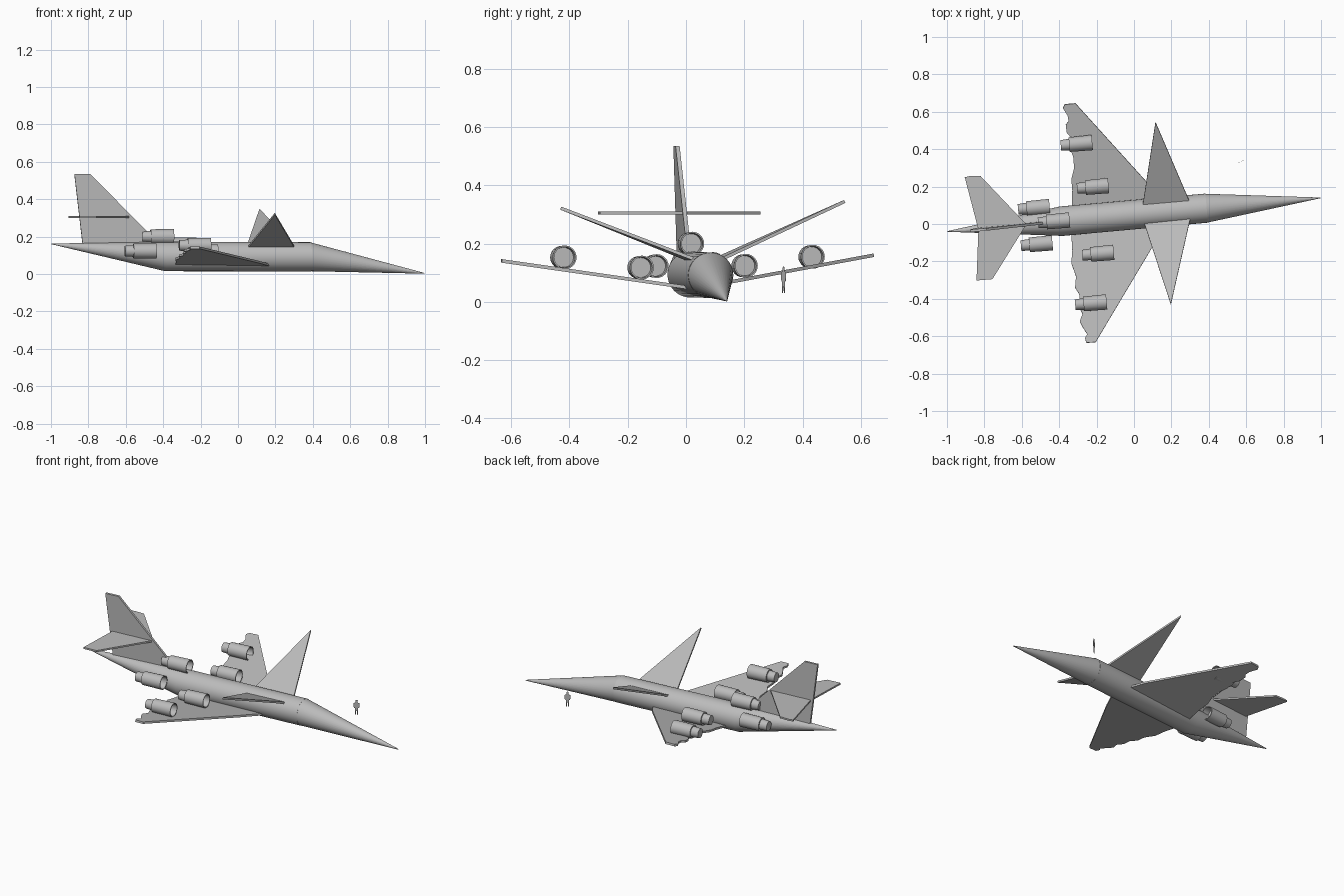
import bpy, bmesh, math
from mathutils import Vector, Matrix

cube = bpy.data.objects.get("Cube")
if cube:
    bpy.data.objects.remove(cube, do_unlink=True)

grey = bpy.data.materials.new("plain_grey")
grey.use_nodes = True
grey.diffuse_color = (0.5, 0.5, 0.5, 1)
grey.node_tree.nodes["Principled BSDF"].inputs["Base Color"].default_value = (0.5, 0.5, 0.5, 1)

YAW = math.atan(0.09)


def axis_y(x):
    # Lateral position of the fuselage centreline
    return 0.05 + 0.09 * x


def finish(name, bm, smooth=False):
    bmesh.ops.recalc_face_normals(bm, faces=bm.faces)
    mesh = bpy.data.meshes.new(name)
    bm.to_mesh(mesh)
    bm.free()
    mesh.materials.append(grey)
    obj = bpy.data.objects.new(name, mesh)
    bpy.context.collection.objects.link(obj)
    if smooth:
        bpy.ops.object.select_all(action='DESELECT')
        obj.select_set(True)
        bpy.context.view_layer.objects.active = obj
        bpy.ops.object.shade_smooth_by_angle(angle=math.radians(25))
    return obj


def loft(name, stations, origin, sides=32):
    # Round body along the yawed axis; stations are (distance, radius, height)
    bm = bmesh.new()
    place = Matrix.Translation(origin) @ Matrix.Rotation(YAW, 4, 'Z')
    rings = []
    for u, r, h in stations:
        ring = []
        for i in range(sides):
            a = math.tau * i / sides
            ring.append(bm.verts.new(place @ Vector((u, r * math.cos(a), h + r * math.sin(a)))))
        rings.append(ring)
    for a, b in zip(rings, rings[1:]):
        for i in range(sides):
            j = (i + 1) % sides
            bm.faces.new((a[i], a[j], b[j], b[i]))
    bm.faces.new(rings[0])
    bm.faces.new(rings[-1])
    return finish(name, bm, True)


def plate(name, points, thickness):
    # Flat panel with the given outline, thickened about its own plane
    bm = bmesh.new()
    pts = [Vector(p) for p in points]
    normal = sum((a.cross(b) for a, b in zip(pts, pts[1:] + pts[:1])), Vector()).normalized()
    low, high = ([bm.verts.new(p + normal * s * thickness / 2) for p in pts] for s in (-1, 1))
    bm.faces.new(low)
    bm.faces.new(high)
    for i in range(len(pts)):
        j = (i + 1) % len(pts)
        bm.faces.new((low[i], low[j], high[j], high[i]))
    return finish(name, bm)


# Fuselage with drooped nose cone and upswept tail cone
loft("fuselage", [(-1.0, 0.002, 0.161), (-0.39, 0.079, 0.094), (0.39, 0.078, 0.092)], (0, 0.05, 0))
loft("nose_cone", [(0.39, 0.077, 0.092), (1.0, 0.002, 0.004)], (0, 0.05, 0))

# Swept wings with ragged trailing edges
wing_left = [(0.2, 0.03), (0.09, 0.2), (-0.313, 0.645), (-0.37, 0.64), (-0.38, 0.62), (-0.355, 0.58),
             (-0.35, 0.55), (-0.365, 0.53), (-0.36, 0.49), (-0.335, 0.46), (-0.34, 0.4), (-0.325, 0.36),
             (-0.32, 0.3), (-0.335, 0.24), (-0.33, 0.18), (-0.335, 0.03)]
wing_right = [(0.18, 0.03), (0.1, -0.12), (-0.205, -0.632), (-0.255, -0.635), (-0.262, -0.61), (-0.25, -0.59),
              (-0.275, -0.55), (-0.29, -0.52), (-0.275, -0.48), (-0.295, -0.44), (-0.29, -0.38), (-0.315, -0.34),
              (-0.31, -0.28), (-0.335, -0.21), (-0.33, -0.14), (-0.34, 0.03)]
for name, outline, slope in (("wing_left", wing_left, 0.186), ("wing_right", wing_right, 0.143)):
    plate(name, [(x, y, 0.046 + slope * abs(y - 0.03)) for x, y in outline], 0.012)

# Raised triangular canards
plate("canard_left", [(0.045, 0.09, 0.142), (0.3, 0.113, 0.142), (0.115, 0.545, 0.345)], 0.011)
plate("canard_right", [(0.056, 0.0, 0.148), (0.3, 0.025, 0.148), (0.197, -0.43, 0.322)], 0.011)

# Tail fin and crossing tailplane
fin = [(-0.83, 0.15), (-0.875, 0.535), (-0.79, 0.535), (-0.42, 0.16)]
plate("tail_fin", [(x, axis_y(x) - 0.02 * (z - 0.15), z) for x, z in fin], 0.014)
tailplane = [(-0.575, -0.002), (-0.82, 0.256), (-0.88, 0.256), (-0.905, 0.25),
             (-0.832, -0.03), (-0.842, -0.302), (-0.757, -0.295)]
plate("tailplane", [(x, y, 0.305) for x, y in tailplane], 0.01)

# Engines: hollow nacelle with a narrower nozzle behind
engines = {
    "wing_outer_left": (-0.285, 0.43, 0.155), "wing_inner_left": (-0.198, 0.2, 0.124),
    "wing_inner_right": (-0.17, -0.157, 0.118), "wing_outer_right": (-0.208, -0.422, 0.153),
    "tail_left": (-0.513, 0.088, 0.13), "tail_right": (-0.498, -0.106, 0.123),
    "tail_top": (-0.406, 0.016, 0.2),
}
profile = [(-0.107, 0.028, 0), (-0.062, 0.031, 0), (-0.062, 0.039, 0),
           (0.062, 0.041, 0), (0.062, 0.036, 0), (0.02, 0.034, 0)]
for name, centre in engines.items():
    loft("engine_" + name, profile, centre, 24)

# Thin standing scale figure beside the nose
half = [(0.004, 0.03), (0.009, 0.03), (0.009, 0.07), (0.015, 0.072), (0.017, 0.1),
        (0.006, 0.105), (0.007, 0.116), (0.003, 0.121)]
outline = [(0, 0.068)] + half + [(-s, z) for s, z in reversed(half)]
plate("standing_figure", [(0.573 + s * 0.87, 0.335 + s * 0.5, z) for s, z in outline], 0.001)
